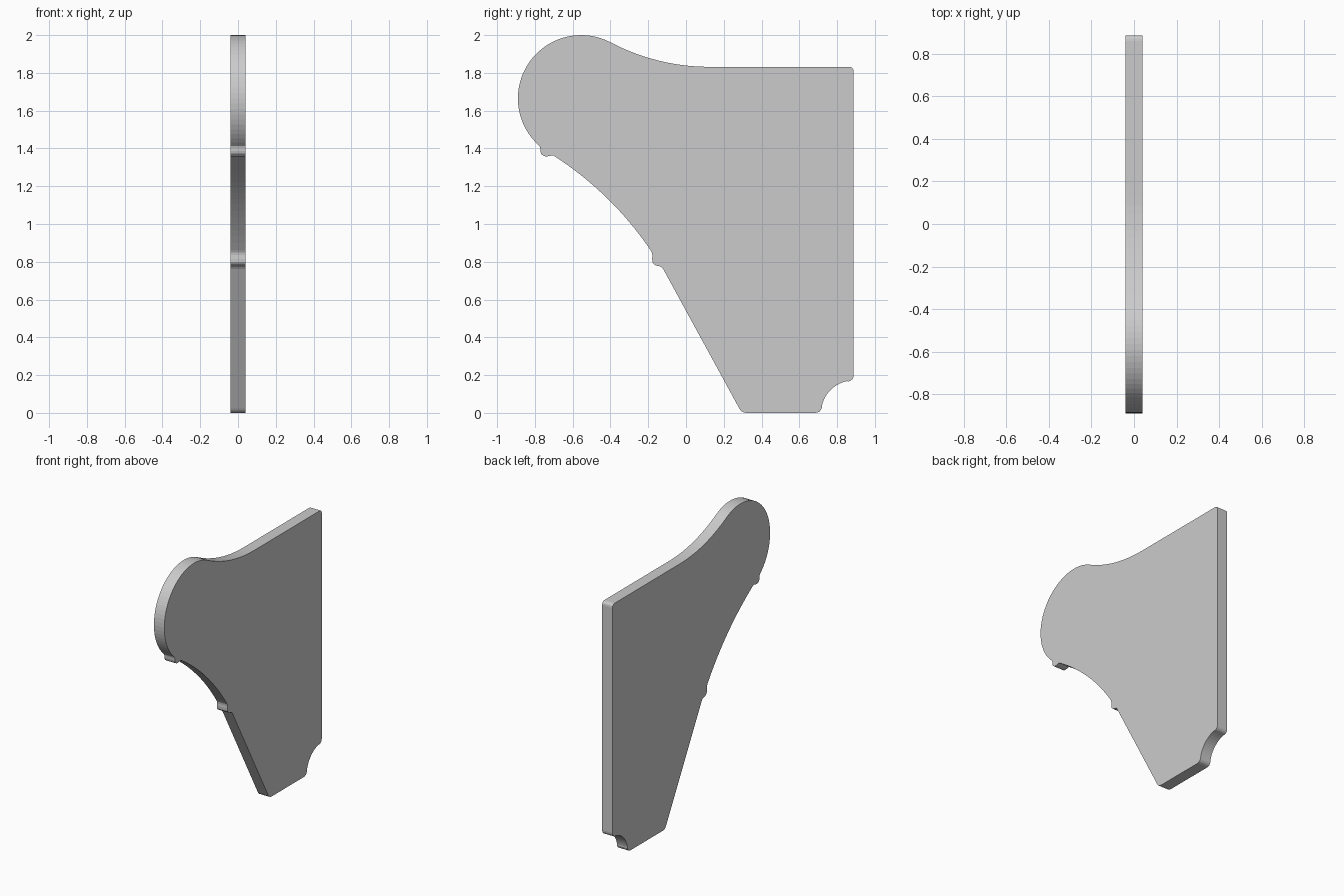
import bpy, bmesh
from math import sin, cos, radians, atan2, pi
from mathutils import Vector

if "Cube" in bpy.data.objects:
    bpy.data.objects.remove(bpy.data.objects["Cube"])

HALF = 0.041  # half the board thickness


def arc(cy, cz, r, a0, a1, n):
    """Points on an arc in the y-z plane, angles in degrees."""
    return [(cy + r * cos(radians(a0 + (a1 - a0) * i / n)),
             cz + r * sin(radians(a0 + (a1 - a0) * i / n))) for i in range(n + 1)]


def bow(p, q, sag, n):
    """Shallow arc from p to q, bulging to the right of travel by sag."""
    p, q = Vector(p), Vector(q)
    d = q - p
    r = (d.length ** 2 / 4 + sag ** 2) / (2 * sag)
    u = d.normalized()
    side = Vector((u.y, -u.x))
    c = (p + q) / 2 - side * (r - sag)
    a0 = atan2(*(p - c).yx)
    a1 = atan2(*(q - c).yx)
    da = (a1 - a0 + pi) % (2 * pi) - pi
    return [(c.x + r * cos(a0 + da * i / n), c.y + r * sin(a0 + da * i / n))
            for i in range(n + 1)]


def fillet(a, corner, b, r, n=4):
    """Rounded corner between directions a and b."""
    a, c, b = Vector(a), Vector(corner), Vector(b)
    s = c + (a - c).normalized() * r
    e = c + (b - c).normalized() * r
    return [tuple(s * (1 - t) ** 2 + c * 2 * t * (1 - t) + e * t * t)
            for t in (i / n for i in range(n + 1))]


outline = []
# rounded scroll head, clockwise from its lower lip to the top
outline += arc(-0.555, 1.665, 0.335, 229, 62.2, 34)
# hollow sweep down to the flat top edge
outline += arc(0.125, 2.957, 1.125, 242.2, 270, 14)[1:]
# back corner
outline += fillet((0, 1.832), (0.887, 1.832), (0.887, 0), 0.026)
# quarter-round cut at the bottom back
outline += fillet((0.887, 1), (0.887, 0.172), (0.80, 0.155), 0.028)
outline += arc(0.887, 0, 0.172, 102, 168, 10)
outline += fillet((0.727, 0.06), (0.712, 0), (0, 0), 0.028)
# foot corner and sloping lower edge
outline += fillet((0.7, 0), (0.295, 0), (-0.124, 0.768), 0.026)
# lower bead
outline += [(-0.121, 0.762), (-0.130, 0.773), (-0.143, 0.777), (-0.158, 0.780),
            (-0.170, 0.788), (-0.178, 0.800), (-0.179, 0.816), (-0.178, 0.835),
            (-0.180, 0.848)]
# hollow front edge
outline += bow((-0.188, 0.862), (-0.690, 1.355), 0.035, 16)
# upper bead
outline += [(-0.698, 1.361), (-0.710, 1.364), (-0.722, 1.360), (-0.740, 1.357),
            (-0.755, 1.361), (-0.767, 1.372), (-0.771, 1.386), (-0.772, 1.402)]

# extrude the outline into a board
bm = bmesh.new()
face = bm.faces.new([bm.verts.new((-HALF, y, z)) for y, z in outline])
ext = bmesh.ops.extrude_face_region(bm, geom=[face])
moved = [g for g in ext["geom"] if isinstance(g, bmesh.types.BMVert)]
bmesh.ops.translate(bm, verts=moved, vec=(2 * HALF, 0, 0))
bmesh.ops.recalc_face_normals(bm, faces=bm.faces)
mesh = bpy.data.meshes.new("bracket_panel")
bm.to_mesh(mesh)
bm.free()
panel = bpy.data.objects.new("bracket_panel", mesh)
bpy.context.collection.objects.link(panel)
